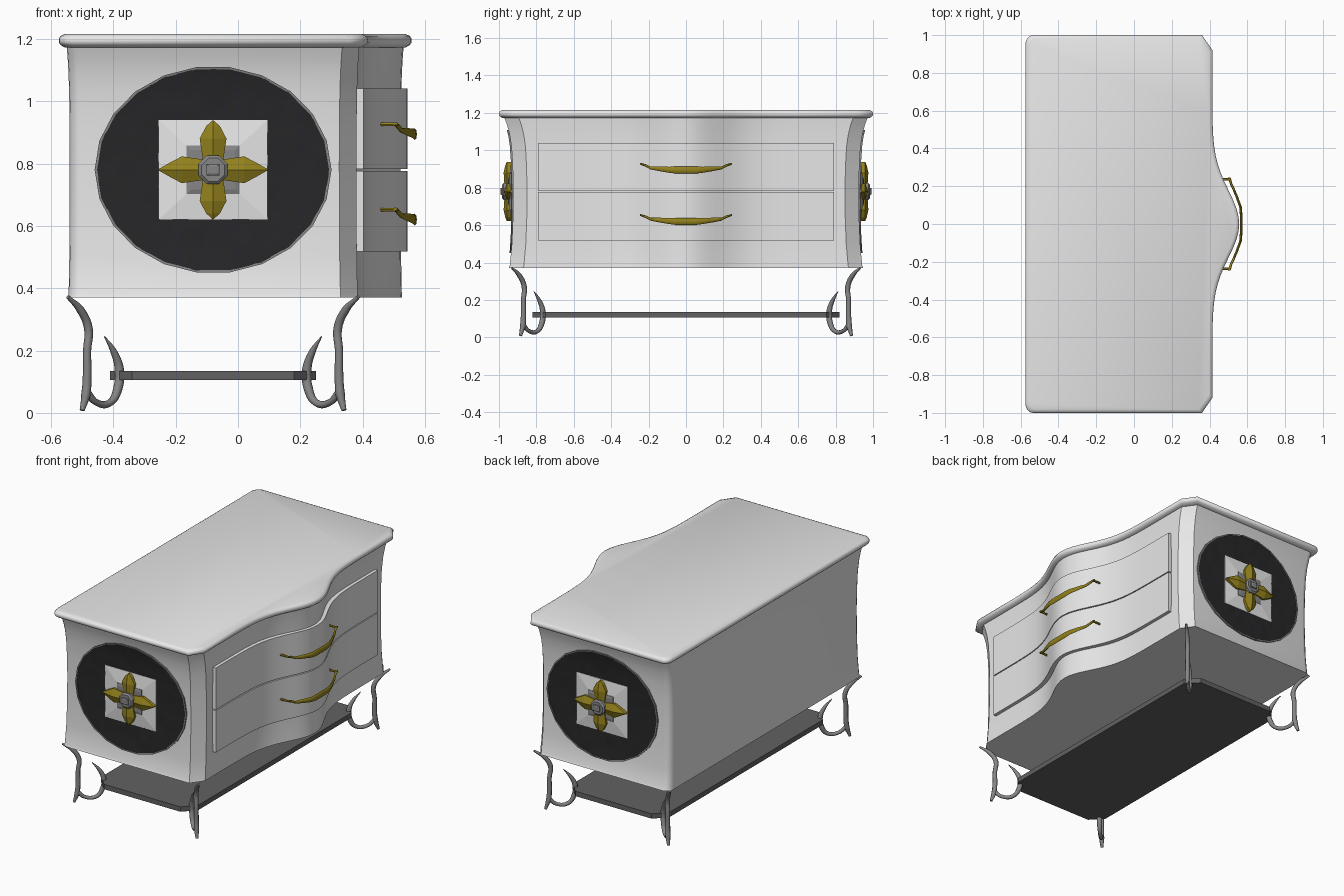
import bpy, bmesh, math
from mathutils import Vector, noise

cube = bpy.data.objects.get("Cube")
if cube:
    bpy.data.objects.remove(cube)


def material(name, rgb):
    m = bpy.data.materials.new(name)
    m.use_nodes = True
    m.diffuse_color = (*rgb, 1)
    m.node_tree.nodes["Principled BSDF"].inputs["Base Color"].default_value = (*rgb, 1)
    return m


WHITE = material("painted white", (0.8, 0.8, 0.8))
DARK = material("dark fabric", (0.02, 0.02, 0.022))
SHELF = material("charcoal wood", (0.12, 0.12, 0.12))
STEEL = material("grey metal", (0.24, 0.24, 0.24))
GOLD = material("gold", (0.29, 0.22, 0.012))
CX, CZ = -0.08, 0.78  # centre of the side medallions and of the legs


def mirror_y(ob):
    mod = ob.modifiers.new("mirror", "MIRROR")
    mod.use_axis = (False, True, False)


def loft(name, rings, mat, mirrored=False, smooth=35, closed=False):
    """Skin a list of equal rings, capping both ends unless the rings close up."""
    bm = bmesh.new()
    vs = [[bm.verts.new(p) for p in r] for r in rings]
    n = len(rings[0])
    for a, b in zip(vs, vs[1:] + (vs[:1] if closed else [])):
        for i in range(n):
            j = (i + 1) % n
            bm.faces.new((a[i], a[j], b[j], b[i]))
    if not closed:
        bm.faces.new(vs[0])
        bm.faces.new(vs[-1])
    bmesh.ops.recalc_face_normals(bm, faces=bm.faces)
    me = bpy.data.meshes.new(name)
    bm.to_mesh(me)
    bm.free()
    me.materials.append(mat)
    if smooth:
        me.shade_smooth()
        me.set_sharp_from_angle(angle=math.radians(smooth))
    ob = bpy.data.objects.new(name, me)
    bpy.context.collection.objects.link(ob)
    if mirrored:
        mirror_y(ob)
    return ob


def front_x(y):
    """Bowed front line of the chest."""
    return 0.415 + 0.142 * math.exp(-(y / 0.25) ** 2)


def outline(z, d, dx):
    """Plan outline at height z, drawn in by d at the ends and dx at front and back."""
    half = [(front_x(i * 0.04), i * 0.04) for i in range(16)]
    half += [(0.415, 0.92), (0.36, 1.0), (-0.535, 1.0)]
    half += [(-0.535 - 0.04 * math.sin(a), 0.95 + 0.05 * math.cos(a)) for a in (0.4, 0.8, 1.2, math.pi / 2)]
    pts = half + [(x, -y) for x, y in half[:0:-1]]
    return [(x - dx if x > 0 else x + dx, y * (1 - d), z) for x, y in pts]


# Carcass with waisted sides
WAIST = [(0.37, 0.052), (0.385, 0.058), (0.5, 0.069), (0.65, 0.075), (0.8, 0.076), (0.92, 0.073),
         (1.02, 0.067), (1.09, 0.056), (1.14, 0.042), (1.18, 0.026)]
loft("carcass", [outline(z, d, 0.02 + d * 0.2) for z, d in WAIST], WHITE)

# Moulded top
LIP = [(1.172, 0.02), (1.18, 0.006), (1.188, 0), (1.2, 0), (1.209, 0.005), (1.215, 0.018)]
loft("top", [outline(z, d, d) for z, d in LIP], WHITE, smooth=50)


def end_y(z):
    """Distance of the carcass end from the middle at height z."""
    for (z0, d0), (z1, d1) in zip(WAIST, WAIST[1:]):
        if z <= z1:
            return 1 - d0 - (d1 - d0) * (z - z0) / (z1 - z0)
    return 1 - WAIST[-1][1]


# Bowed drawer fronts
for label, z0, z1 in (("lower", 0.518, 0.776), ("upper", 0.782, 1.04)):
    rings = []
    for i in range(41):
        y = -0.79 + 1.58 * i / 40
        xf, xb = front_x(y) - 0.013, front_x(y) - 0.06
        rings.append([(xb, y, z0), (xf, y, z0), (xf, y, z1), (xb, y, z1)])
    loft(label + "_drawer", rings, WHITE)

# Drawer pulls: flattened bar (y, x, dz, half height) plus end pegs
PULL = [(0.245, 0.505, 0.026, 0.005), (0.215, 0.513, 0.017, 0.007), (0.19, 0.525, 0.004, 0.008),
        (0.15, 0.542, 0.0, 0.012), (0.09, 0.564, -0.006, 0.016), (0.05, 0.567, -0.008, 0.019)]
bar = PULL + [(-y, x, dz, h) for y, x, dz, h in PULL[::-1]]
for label, z in (("lower", 0.628), ("upper", 0.902)):
    rings = []
    for y, x, dz, h in bar:
        angles = [k * math.pi / 4 for k in range(8)]
        rings.append([(x + 0.007 * math.cos(a), y, z + dz + h * math.sin(a)) for a in angles])
    loft(label + "_pull", rings, GOLD, smooth=50)
    pegs = []
    for x, r in ((0.44, 0.007), (0.47, 0.006), (0.512, 0.006)):
        pegs.append([(x, 0.237 + r * math.cos(k * math.pi / 3), z + 0.024 + r * math.sin(k * math.pi / 3))
                     for k in range(6)])
    loft(label + "_pull_pegs", pegs, GOLD, mirrored=True)


def oval(n, rx, rz, y, turn=0):
    """Ring facing the end; y is a number or a function of the point."""
    pts = []
    for k in range(n):
        a = 2 * math.pi * k / n + turn
        x, z = CX + rx * math.cos(a), CZ + rz * math.sin(a)
        pts.append((x, y(x, z) if callable(y) else y, z))
    return pts


def on_end(offset, ripple=0.0):
    def y(x, z):
        return end_y(z) + offset + ripple * noise.noise(Vector((x * 35, z * 14, 0)))
    return y


# Oval fabric medallion with a thin rim
SIDES = 22
rings = [oval(SIDES * 4, 0.375, 0.328, on_end(-0.01))]
for i in range(12):
    f = 1 - 0.075 * i
    rings.append(oval(SIDES * 4, 0.375 * f, 0.328 * f, on_end(0.004, 0.005)))
loft("medallion", rings, DARK, mirrored=True, smooth=60)
rim = [(0.372, -0.01), (0.372, 0.008), (0.38, 0.008), (0.38, -0.01)]
loft("medallion_rim", [oval(SIDES, r, r * 0.875, on_end(o)) for r, o in rim], STEEL,
     mirrored=True, smooth=0, closed=True)


# Square boss and the stepped metal plates behind the rosette
def plate(name, steps, mat, n=4, turn=math.pi / 4):
    loft(name, [oval(n, rx, rz, y, turn) for rx, rz, y in steps], mat, mirrored=True, smooth=0)


plate("square_boss", [(0.247, 0.226, 0.91), (0.247, 0.226, 0.935), (0.11, 0.1, 0.945)], WHITE)
plate("backing_plate", [(0.12, 0.11, 0.93), (0.12, 0.11, 0.947), (0.1, 0.09, 0.951)], STEEL)
plate("rosette_hub", [(0.05, 0.05, 0.94), (0.05, 0.05, 0.975), (0.04, 0.04, 0.983)], STEEL, 8, math.pi / 8)
plate("rosette_stud", [(0.03, 0.026, 0.97), (0.03, 0.026, 0.99), (0.02, 0.018, 0.993)], STEEL)

# Four ridged rosette petals
PETAL = [(0.0, 0.03), (0.04, 0.034), (0.1, 0.043), (0.14, 0.022), (1.0, 0.002)]
for name, dx, dz, reach in (("left", 1, 0, 0.175), ("right", -1, 0, 0.175),
                            ("upper", 0, 1, 0.158), ("lower", 0, -1, 0.158)):
    rings = []
    for r, w in PETAL:
        r = min(r, reach)
        section = [(-w, 0.935), (-w, 0.957), (0, 0.957 + w * 0.42), (w, 0.957), (w, 0.935)]
        rings.append([(CX + dx * r + dz * s, y, CZ + dz * r + dx * s) for s, y in section])
    loft(name + "_petal", rings, GOLD, mirrored=True, smooth=0)


# Scrolled legs set diagonally under the corners
def leg_curve(name, side, path):
    cu = bpy.data.curves.new(name, "CURVE")
    cu.dimensions = "3D"
    cu.bevel_depth = 1.0
    cu.bevel_resolution = 2
    cu.resolution_u = 6
    cu.use_fill_caps = True
    sp = cu.splines.new("BEZIER")
    sp.bezier_points.add(len(path) - 1)
    for p, (d, z, r) in zip(sp.bezier_points, path):
        p.co = (CX + side * (0.47 - d), 0.935 - d, z)
        p.radius = r
        p.handle_left_type = p.handle_right_type = "AUTO"
    cu.materials.append(STEEL)
    ob = bpy.data.objects.new(name, cu)
    bpy.context.collection.objects.link(ob)
    mirror_y(ob)


STEM = [(0.004, 0.372, 0.006), (0.045, 0.33, 0.013), (0.07, 0.27, 0.014), (0.066, 0.2, 0.013),
        (0.066, 0.12, 0.014), (0.062, 0.06, 0.015), (0.05, 0.008, 0.008)]
SCROLL = [(0.064, 0.07, 0.012), (0.095, 0.034, 0.011), (0.14, 0.033, 0.012), (0.165, 0.08, 0.015),
          (0.169, 0.14, 0.015), (0.152, 0.195, 0.011), (0.122, 0.245, 0.002)]
for label, side in (("front", 1), ("back", -1)):
    leg_curve(label + "_leg_stems", side, STEM)
    leg_curve(label + "_leg_scrolls", side, SCROLL)


# Low stretcher shelf with clipped corners
def shelf_ring(z):
    pts = [(0.33, 0.75), (0.26, 0.82)]
    quarter = pts + [(-x, y) for x, y in pts[::-1]]
    return [(CX + x, y, z) for x, y in quarter] + [(CX - x, -y, z) for x, y in quarter]


loft("shelf", [shelf_ring(0.105), shelf_ring(0.135)], SHELF, smooth=0)
